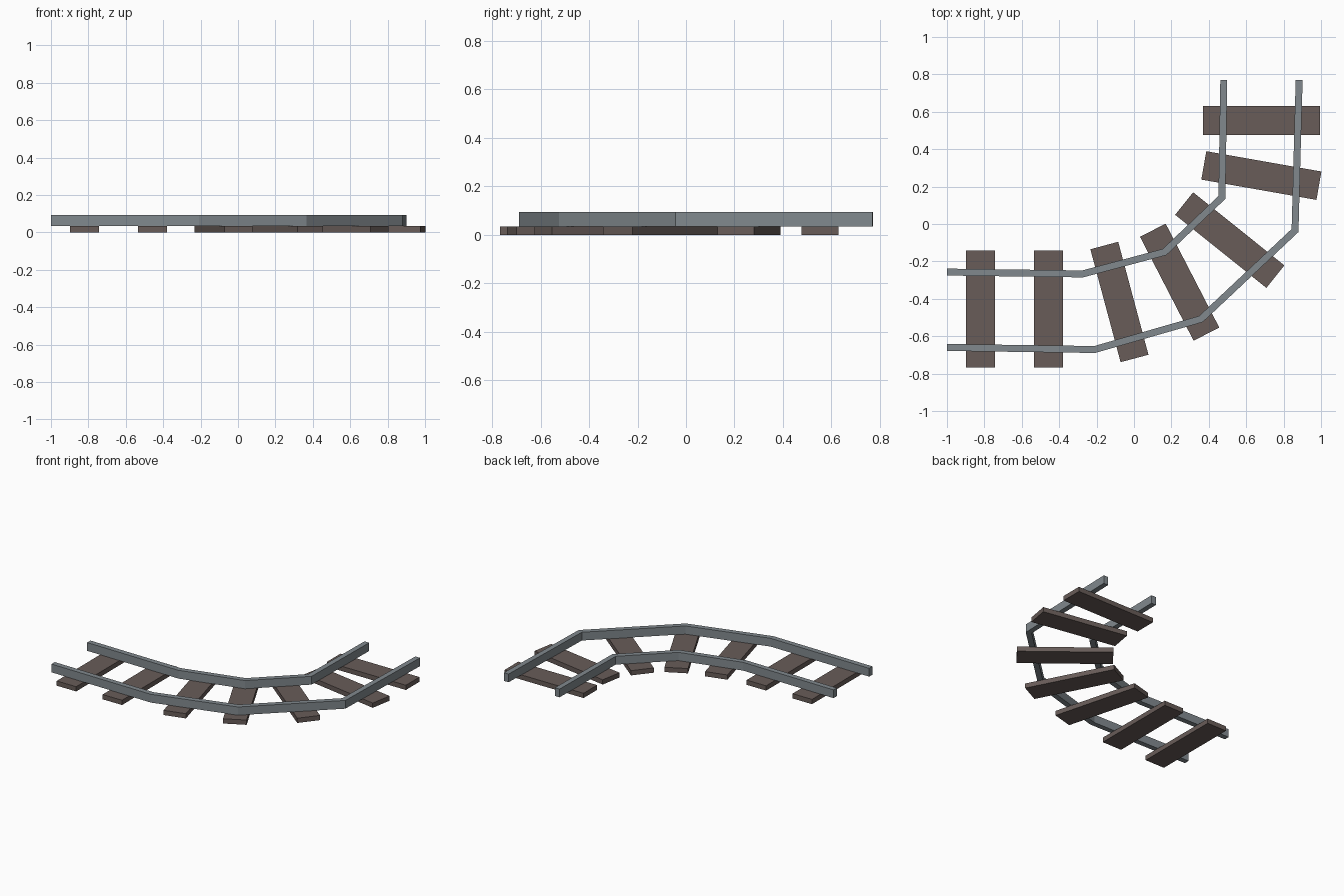
import bpy, bmesh, math
from mathutils import Vector

if "Cube" in bpy.data.objects:
    bpy.data.objects.remove(bpy.data.objects["Cube"])


def material(name, rgb):
    m = bpy.data.materials.new(name)
    m.diffuse_color = (*rgb, 1)
    m.use_nodes = True
    m.node_tree.nodes["Principled BSDF"].inputs["Base Color"].default_value = m.diffuse_color
    return m


wood = material("brown wood", (0.138, 0.107, 0.098))
steel = material("grey steel", (0.22, 0.25, 0.27))
SLEEPER_TOP, RAIL_TOP = 0.034, 0.093


def finish(name, bm, mat):
    bmesh.ops.recalc_face_normals(bm, faces=bm.faces)
    me = bpy.data.meshes.new(name)
    bm.to_mesh(me)
    bm.free()
    me.materials.append(mat)
    ob = bpy.data.objects.new(name, me)
    bpy.context.collection.objects.link(ob)
    return ob


def sleeper(name, x, y, degrees):
    bm = bmesh.new()
    bmesh.ops.create_cube(bm, size=1)
    bmesh.ops.scale(bm, vec=(0.154, 0.625, SLEEPER_TOP), verts=bm.verts)
    ob = finish(name, bm, wood)
    ob.location = (x, y, SLEEPER_TOP / 2)
    ob.rotation_euler.z = math.radians(degrees)


def rail(name, path, half=0.0185):
    """Rectangular bar swept along a flat path with mitred corners."""
    pts = [Vector(p) for p in path]
    dirs = [(b - a).normalized() for a, b in zip(pts, pts[1:])]
    normals = [Vector((-d.y, d.x)) for d in dirs]
    bm = bmesh.new()
    rings = []
    for i, p in enumerate(pts):
        n0, n1 = normals[max(i - 1, 0)], normals[min(i, len(normals) - 1)]
        m = (n0 + n1).normalized()
        off = m * (half / m.dot(n0))
        rings.append([bm.verts.new((*(p + off * s), z)) for s, z in
                      ((-1, SLEEPER_TOP), (1, SLEEPER_TOP), (1, RAIL_TOP), (-1, RAIL_TOP))])
    for a, b in zip(rings, rings[1:]):
        for k in range(4):
            j = (k + 1) % 4
            bm.faces.new((a[k], a[j], b[j], b[k]))
    bm.faces.new(rings[0])
    bm.faces.new(rings[-1])
    finish(name, bm, steel)


# Sleepers fanned around the curve: x, y, turn
for i, s in enumerate([(-0.82, -0.455, 0), (-0.457, -0.455, 0), (-0.078, -0.417, 15),
                       (0.244, -0.311, 27.3), (0.512, -0.086, 51.3),
                       (0.681, 0.259, 80), (0.682, 0.553, 90)], 1):
    sleeper(f"sleeper_{i}", *s)

# Inner and outer rails
rail("inner_rail", [(-1, -0.257), (-0.275, -0.267), (0.163, -0.15), (0.47, 0.142), (0.48, 0.77)])
rail("outer_rail", [(-1, -0.66), (-0.21, -0.671), (0.358, -0.508), (0.861, -0.035), (0.883, 0.77)])
